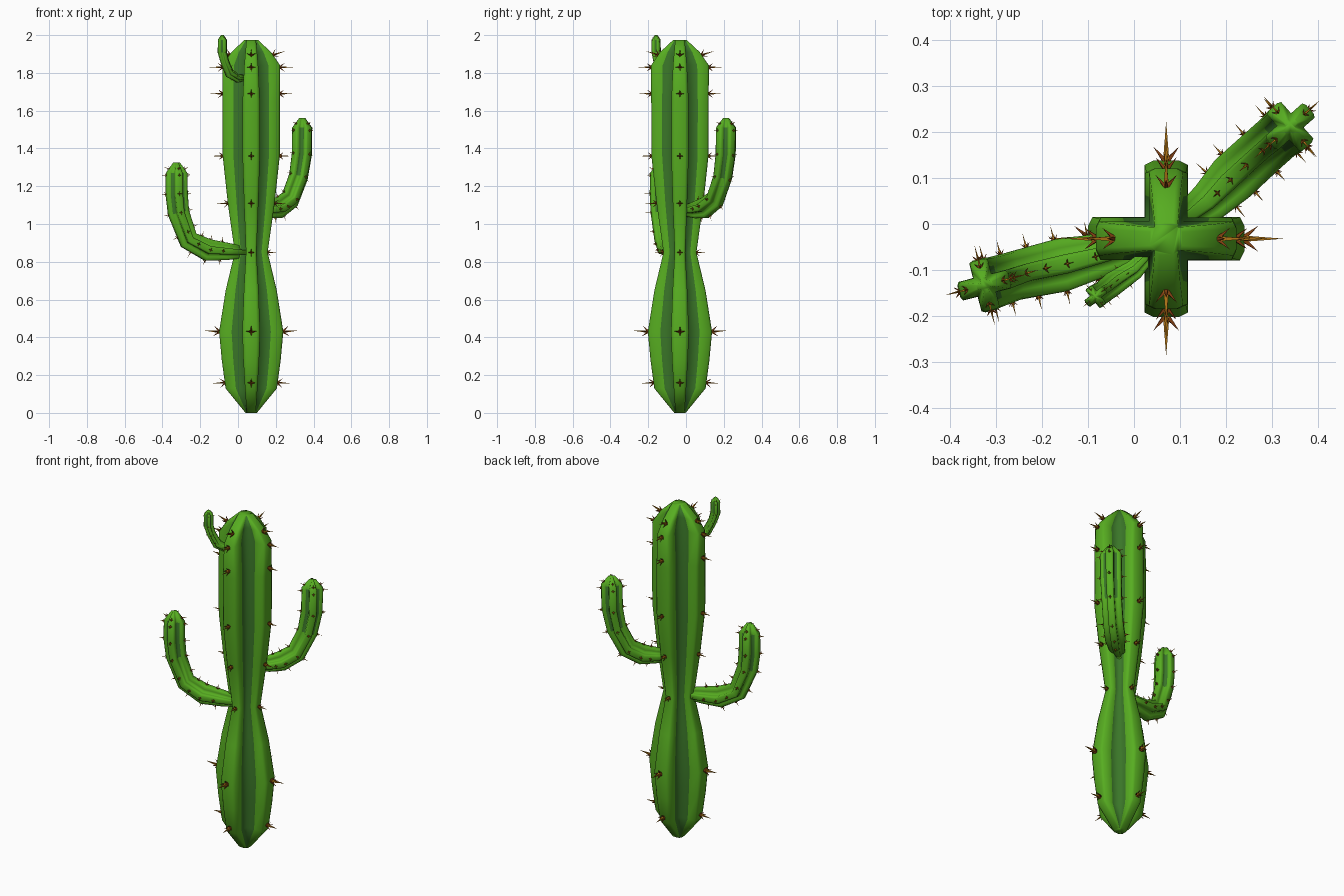
import bpy, bmesh, math
from mathutils import Vector

if "Cube" in bpy.data.objects:
    bpy.data.objects.remove(bpy.data.objects["Cube"])


def material(name, color):
    m = bpy.data.materials.new(name)
    m.diffuse_color = (*color, 1)
    m.use_nodes = True
    m.node_tree.nodes["Principled BSDF"].inputs["Base Color"].default_value = m.diffuse_color
    return m


RIB = material("rib green", (0.095, 0.42, 0.015))
VALLEY = material("valley dark green", (0.042, 0.18, 0.021))
SPINE = material("spine orange", (0.42, 0.17, 0.008))
SPINE_BASE = material("spine red brown", (0.22, 0.05, 0.006))


def finish(bm, name, mats):
    mesh = bpy.data.meshes.new(name)
    bm.normal_update()
    bm.to_mesh(mesh)
    bm.free()
    for m in mats:
        mesh.materials.append(m)
    ob = bpy.data.objects.new(name, mesh)
    bpy.context.collection.objects.link(ob)
    return ob


def frames(path, side):
    """Position, side axis, other axis, rib reach and rib half width at each path point."""
    pts = [Vector(p[:3]) for p in path]
    out = []
    for i, p in enumerate(pts):
        a = (p - pts[i - 1]).normalized() if i else Vector()
        b = (pts[i + 1] - p).normalized() if i + 1 < len(pts) else Vector()
        t = (a + b).normalized()
        out.append((p, side, t.cross(side).normalized(), path[i][3], path[i][4]))
    return out


def cross_section(r, w):
    """Four-ribbed plus shape with softened rib tips, seven points a quarter."""
    h, e = 0.6 * w, r - 0.2 * w
    m = w + 0.5 * (e - w)
    quarter = [(m, -w), (e, -w), (r, -h), (r, h), (e, w), (m, w), (w, w)]
    pts = []
    for k in range(4):
        c, s = round(math.cos(k * math.pi / 2)), round(math.sin(k * math.pi / 2))
        pts += [(x * c - y * s, x * s + y * c) for x, y in quarter]
    return pts


def stem(name, fr, first_dark, last_dark):
    """Ribbed stem; the grooves are dark between the two given rings."""
    bm = bmesh.new()
    rings = [[bm.verts.new(p + u * x + v * y) for x, y in cross_section(r, w)]
             for p, u, v, r, w in fr]
    n = len(rings[0])
    for k, (a, b) in enumerate(zip(rings, rings[1:])):
        for i in range(n):
            j = (i + 1) % n
            f = bm.faces.new((a[i], a[j], b[j], b[i]))
            if i % 7 >= 5 and first_dark <= k < last_dark:
                f.material_index = 1
    bm.faces.new(rings[0][::-1])
    bm.faces.new(rings[-1])
    ob = finish(bm, name, [RIB, VALLEY])
    bpy.ops.object.select_all(action='DESELECT')
    ob.select_set(True)
    bpy.context.view_layer.objects.active = ob
    bpy.ops.object.shade_smooth_by_angle(angle=math.radians(100))


def spike(bm, base, d, length, radius, mat):
    d = d.normalized()
    a = d.orthogonal().normalized()
    b = d.cross(a)
    ring = [bm.verts.new(base + (a * math.cos(k * math.pi / 2) + b * math.sin(k * math.pi / 2)) * radius)
            for k in range(4)]
    tip = bm.verts.new(base + d * length)
    for k in range(4):
        bm.faces.new((ring[k], ring[(k + 1) % 4], tip)).material_index = mat
    bm.faces.new(ring[::-1]).material_index = mat


def spines(name, fr, places):
    """places: (position along path, spine length). One cluster per rib."""
    bm = bmesh.new()
    for t, length in places:
        i = min(int(t), len(fr) - 2)
        k = t - i
        p0, u0, v0, r0, _ = fr[i]
        p1, u1, v1, r1, _ = fr[i + 1]
        for d0, d1 in ((u0, u1), (v0, v1), (-u0, -u1), (-v0, -v1)):
            q0, q1 = p0 + d0 * r0, p1 + d1 * r1
            along = (q1 - q0).normalized()
            d = d0.lerp(d1, k).normalized()
            n = (d - along * d.dot(along)).normalized()
            n = (n + d).normalized()
            side = along.cross(n).normalized()
            base = q0.lerp(q1, k) - n * 0.004
            spike(bm, base, n, length, length * 0.11, 0)
            for s in (along, -along, side, -side):
                spike(bm, base, n * 0.8 + s * 0.65, length * 0.5, length * 0.09, 1)
    finish(bm, name, [SPINE, SPINE_BASE])


# Trunk: z, rib reach, rib half width
profile = [(0, .03, .024), (.13, .136, .033), (.28, .156, .042), (.43, .17, .047),
           (.65, .135, .039), (.85, .087, .028), (1.11, .124, .038), (1.36, .151, .046),
           (1.65, .152, .046), (1.84, .153, .037), (1.91, .105, .031), (1.975, .035, .025)]
trunk = frames([(.07, -.032, z, r, w) for z, r, w in profile], Vector((1, 0, 0)))
stem("trunk", trunk, 0, 11)


def at_height(z):
    for i in range(len(profile) - 1):
        if profile[i][0] <= z <= profile[i + 1][0]:
            return i + (z - profile[i][0]) / (profile[i + 1][0] - profile[i][0])


spines("trunk_spines", trunk, [(at_height(z), l) for z, l in
       [(.16, .078), (.43, .09), (.85, .062), (1.11, .066), (1.36, .066),
        (1.69, .07), (1.83, .072), (1.895, .075)]])

# Arms: x, y, z, rib reach along each bent path
arms = {
    "left_arm": ([(.04, -.04, .85, .03), (-.06, -.065, .855, .046), (-.16, -.09, .862, .058),
                  (-.262, -.113, .915, .053), (-.315, -.13, 1.06, .056), (-.325, -.133, 1.16, .058),
                  (-.325, -.133, 1.27, .056), (-.325, -.133, 1.325, .018)],
                 [1.3, 2, 2.6, 3.3, 4, 5, 5.9, 6.4], .036),
    "right_arm": ([(.10, .0, 1.07, .03), (.165, .05, 1.075, .045), (.215, .10, 1.085, .055),
                   (.275, .155, 1.13, .054), (.32, .195, 1.25, .054), (.338, .21, 1.37, .057),
                   (.34, .212, 1.51, .057), (.34, .212, 1.56, .018)],
                  [1.5, 2.2, 3, 4, 5, 5.9, 6.4], .034),
    "top_arm": ([(.04, -.06, 1.775, .014), (.0, -.10, 1.77, .022), (-.045, -.13, 1.798, .026),
                 (-.07, -.15, 1.86, .024), (-.083, -.158, 1.91, .026), (-.083, -.158, 1.975, .025),
                 (-.083, -.158, 2.0, .008)],
                [1.5, 2.3, 3, 4, 4.9, 5.4], .015),
}
for name, (path, places, length) in arms.items():
    run = Vector(path[-1][:3]) - Vector(path[0][:3])
    side = Vector((-run.y, run.x, 0)).normalized()
    fr = frames([(*p, p[3] * 0.36) for p in path], side)
    stem(name, fr, 4, len(fr) - 2)
    spines(name + "_spines", fr, [(t, length) for t in places])
